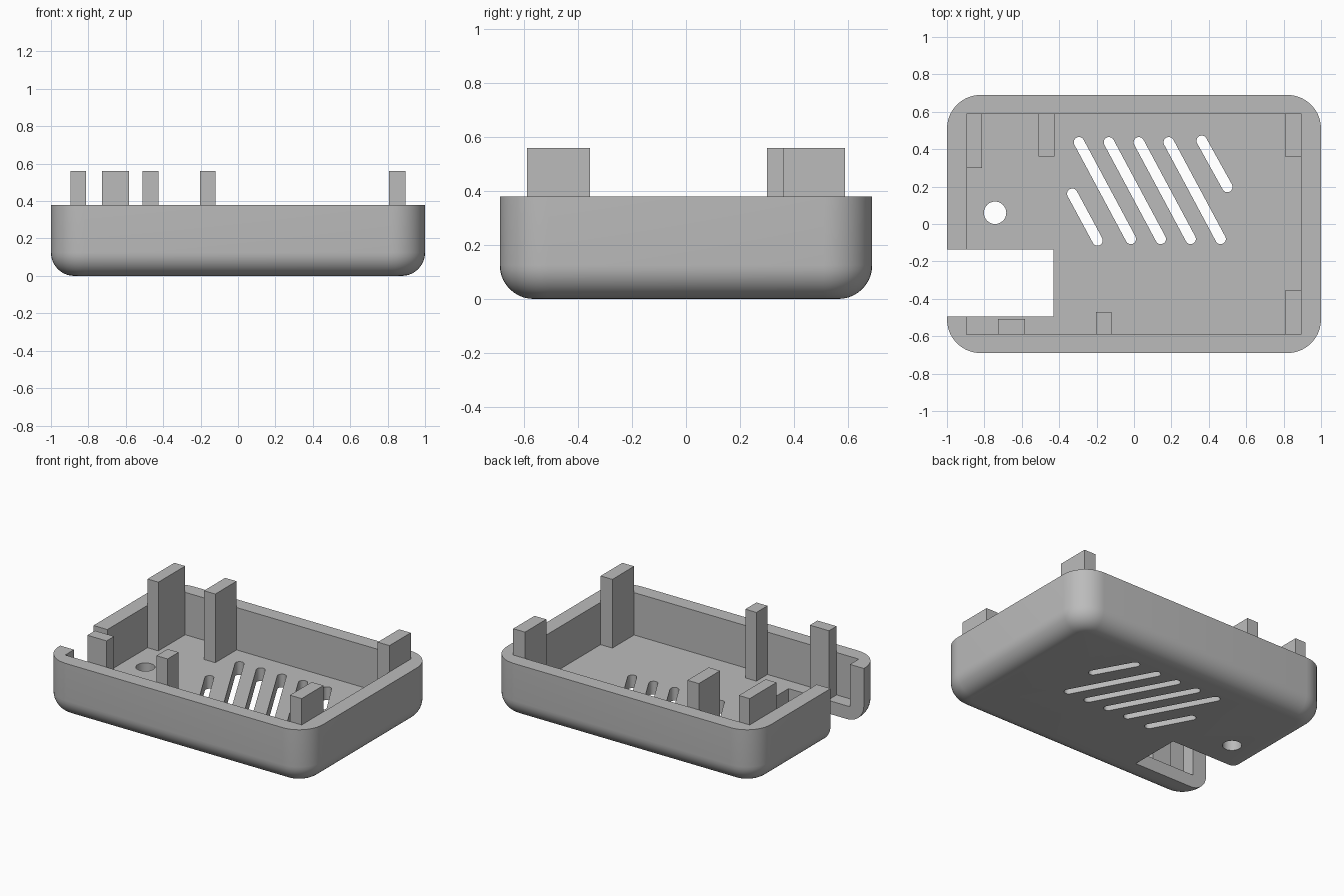
import bpy, bmesh, math
from mathutils import Vector

old = bpy.data.objects.get("Cube")
if old:
    bpy.data.objects.remove(old, do_unlink=True)

# Single plastic colour
grey = bpy.data.materials.new("light grey plastic")
grey.use_nodes = True
colour = (0.5, 0.5, 0.5, 1)
grey.diffuse_color = colour
grey.node_tree.nodes["Principled BSDF"].inputs["Base Color"].default_value = colour

HALF_X, HALF_Y, RIM, TOP = 1.0, 0.69, 0.38, 0.56
CORNER, FILLET, FLOOR = 0.18, 0.125, 0.09
IN_X, IN_Y = 0.895, 0.59
STEPS = 10


def finish(name, bm):
    bmesh.ops.recalc_face_normals(bm, faces=bm.faces)
    mesh = bpy.data.meshes.new(name)
    bm.to_mesh(mesh)
    bm.free()
    mesh.materials.append(grey)
    obj = bpy.data.objects.new(name, mesh)
    bpy.context.collection.objects.link(obj)
    return obj


def loft(name, rings):
    """Skin a stack of closed rings and cap both ends."""
    bm = bmesh.new()
    loops = [[bm.verts.new(p) for p in ring] for ring in rings]
    for a, b in zip(loops, loops[1:]):
        for i in range(len(a)):
            j = (i + 1) % len(a)
            bm.faces.new((a[i], a[j], b[j], b[i]))
    bm.faces.new(loops[0][::-1])
    bm.faces.new(loops[-1])
    return finish(name, bm)


def box(name, x0, x1, y0, y1, z0, z1):
    ring = [(x0, y0), (x1, y0), (x1, y1), (x0, y1)]
    return loft(name, [[(x, y, z) for x, y in ring] for z in (z0, z1)])


def slot(name, start, end, radius):
    """Upright stadium-shaped cutter through the floor."""
    a, b = Vector(start), Vector(end)
    heading = math.atan2(b.y - a.y, b.x - a.x)
    ring = []
    for centre, turn in ((b, -math.pi / 2), (a, math.pi / 2)):
        for i in range(STEPS + 1):
            t = heading + turn + math.pi * i / STEPS
            ring.append((centre.x + radius * math.cos(t), centre.y + radius * math.sin(t)))
    return loft(name, [[(x, y, z) for x, y in ring] for z in (-0.1, 0.25)])


def rounded_ring(inset, z):
    r = CORNER - inset
    pts = []
    for k, (sx, sy) in enumerate(((1, 1), (-1, 1), (-1, -1), (1, -1))):
        for i in range(STEPS + 1):
            t = math.pi / 2 * (k + i / STEPS)
            pts.append((sx * (HALF_X - CORNER) + r * math.cos(t),
                        sy * (HALF_Y - CORNER) + r * math.sin(t), z))
    return pts


# Tray body with rounded corners and a rounded lower edge
rings = []
for i in range(STEPS + 1):
    t = math.pi / 2 * i / STEPS
    rings.append(rounded_ring(FILLET * (1 - math.sin(t)), FILLET * (1 - math.cos(t))))
rings.append(rounded_ring(0, RIM))
tray = loft("tray", rings)

# Cavity, side opening, round hole and slanted vents
cutters = [
    box("cavity_cutter", -IN_X, IN_X, -IN_Y, IN_Y, FLOOR, 0.7),
    box("opening_cutter", -1.2, -0.43, -0.495, -0.135, -0.1, 0.7),
]
bm = bmesh.new()
bmesh.ops.create_cone(bm, cap_ends=True, segments=32, radius1=0.06, radius2=0.06, depth=0.5)
bmesh.ops.translate(bm, verts=bm.verts, vec=(-0.743, 0.06, 0))
cutters.append(finish("hole_cutter", bm))
vents = [((-0.33, 0.162), (-0.195, -0.088)), ((0.362, 0.445), (0.499, 0.198))]
for n in range(4):
    s = n * 0.16
    vents.append(((-0.294 + s, 0.437), (-0.017 + s, -0.08)))
for start, end in vents:
    cutters.append(slot("vent_cutter", start, end, 0.028))

bpy.context.view_layer.objects.active = tray
for cutter in cutters:
    mod = tray.modifiers.new("cut", 'BOOLEAN')
    mod.operation = 'DIFFERENCE'
    mod.solver = 'EXACT'
    mod.object = cutter
    bpy.ops.object.modifier_apply(modifier=mod.name)
    bpy.data.objects.remove(cutter, do_unlink=True)

bpy.ops.object.select_all(action='DESELECT')
tray.select_set(True)
bpy.ops.object.shade_smooth_by_angle(angle=math.radians(30))

# Upright tabs standing against the inner walls
tabs = {
    "back_right_tab": (-IN_X, -0.813, 0.30, IN_Y),
    "back_middle_tab": (-0.51, -0.424, 0.36, IN_Y),
    "back_left_tab": (0.806, IN_X, 0.36, IN_Y),
    "front_left_tab": (0.806, IN_X, -IN_Y, -0.355),
    "front_middle_tab": (-0.204, -0.12, -IN_Y, -0.47),
    "front_right_tab": (-0.727, -0.582, -IN_Y, -0.508),
}
for name, extent in tabs.items():
    box(name, *extent, FLOOR - 0.02, TOP)
